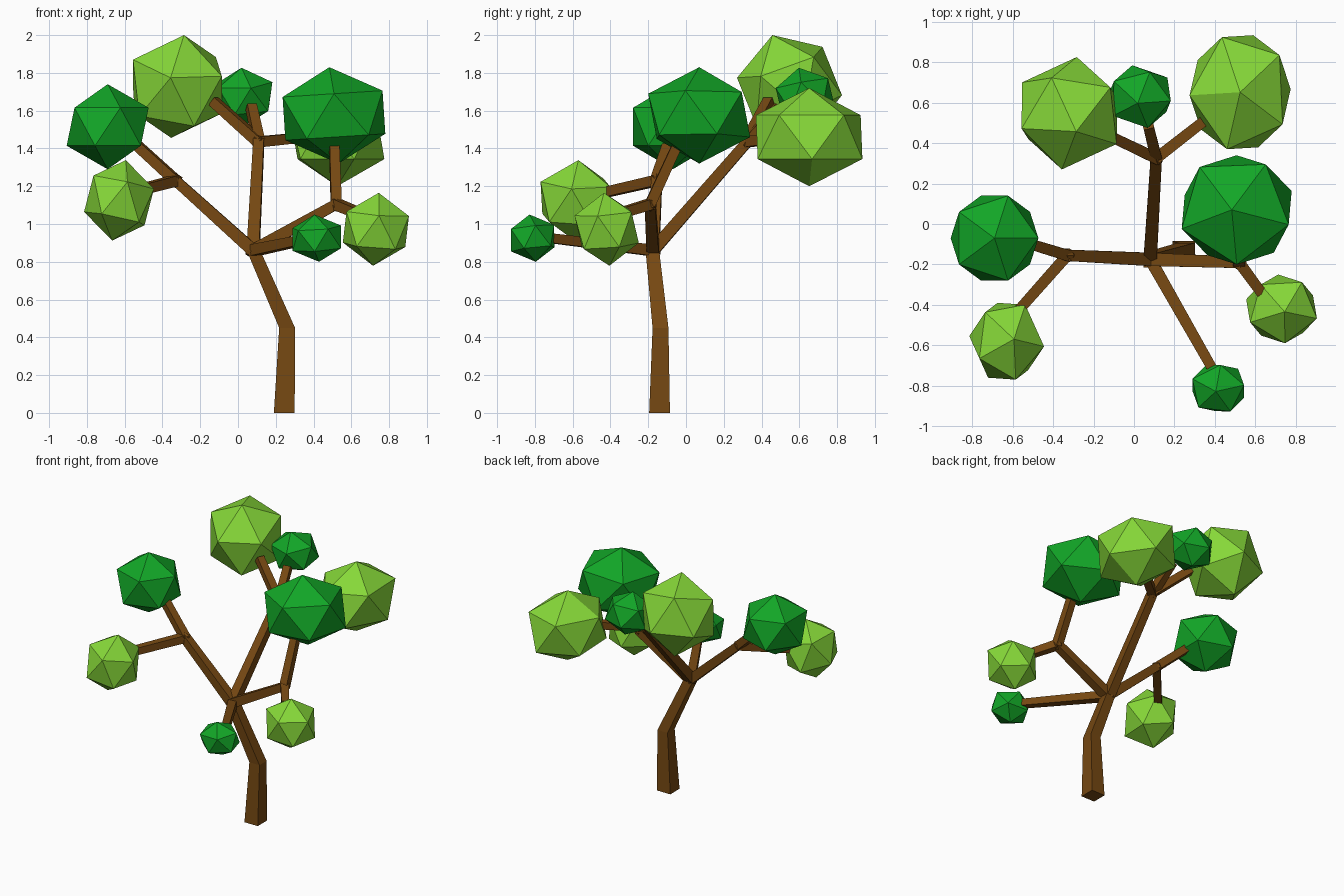
import bpy, bmesh
from mathutils import Vector, Matrix

if "Cube" in bpy.data.objects:
    bpy.data.objects.remove(bpy.data.objects["Cube"])


def material(name, color):
    m = bpy.data.materials.new(name)
    m.diffuse_color = (*color, 1)
    m.use_nodes = True
    m.node_tree.nodes["Principled BSDF"].inputs["Base Color"].default_value = m.diffuse_color
    return m


BARK = material("bark", (0.18, 0.065, 0.006))
DARK = material("dark_leaf", (0.006, 0.38, 0.02))
LIGHT = material("light_leaf", (0.24, 0.69, 0.04))


def finish(bm, name, mat):
    bmesh.ops.recalc_face_normals(bm, faces=bm.faces)
    mesh = bpy.data.meshes.new(name)
    bm.to_mesh(mesh)
    bm.free()
    mesh.materials.append(mat)
    ob = bpy.data.objects.new(name, mesh)
    bpy.context.collection.objects.link(ob)


def loft(bm, rings):
    """Skin square rings into a closed four-sided limb."""
    vs = [[bm.verts.new(p) for p in ring] for ring in rings]
    for a, b in zip(vs, vs[1:]):
        for i in range(4):
            j = (i + 1) % 4
            bm.faces.new((a[i], a[j], b[j], b[i]))
    bm.faces.new(vs[0])
    bm.faces.new(vs[-1])


def square(center, half, u, v):
    c = Vector(center)
    return [c + u * half * a + v * half * b
            for a, b in ((-1, -1), (1, -1), (1, 1), (-1, 1))]


def limb(name, start, end, r0, r1):
    d = (Vector(end) - Vector(start)).normalized()
    u = d.cross(Vector((0, 0, 1))).normalized()
    v = u.cross(d)
    bm = bmesh.new()
    loft(bm, [square(start, r0, u, v), square(end, r1, u, v)])
    finish(bm, name, BARK)


def joint(name, center, half):
    bm = bmesh.new()
    bmesh.ops.create_icosphere(bm, subdivisions=1, radius=half)
    bmesh.ops.translate(bm, verts=bm.verts, vec=Vector(center))
    finish(bm, name, BARK)


def foliage(name, center, half, pole, neighbour, mat):
    """Icosahedron turned to a pole vertex and a neighbour, fitted to half sizes."""
    z = Vector(pole).normalized()
    n = Vector(neighbour)
    if n.dot(z) < 0:
        n = -n
    x = (n - z * n.dot(z)).normalized()
    rot = Matrix((x, z.cross(x), z)).transposed()
    bm = bmesh.new()
    bmesh.ops.create_icosphere(bm, subdivisions=1, radius=1)
    for v in bm.verts:
        v.co = rot @ v.co
    ext = [max(v.co[i] for v in bm.verts) for i in range(3)]
    for v in bm.verts:
        v.co = Vector([center[i] + v.co[i] * half[i] / ext[i] for i in range(3)])
    finish(bm, name, mat)


# Bent trunk
X, Y = Vector((1, 0, 0)), Vector((0, 1, 0))
bm = bmesh.new()
loft(bm, [square((.245, -.14, 0), .055, X, Y),
          square((.26, -.135, .45), .042, X, Y),
          square((.082, -.178, .86), .036, X, Y)])
finish(bm, "trunk", BARK)

# Main branches from the fork, each with its twigs
FORK = (.08, -.175, .86)
branches = {
    "left": ((-.33, -.155, 1.23), [(-.56, -.085, 1.44), (-.6, -.46, 1.16)]),
    "back": ((.11, .325, 1.435), [(-.13, .44, 1.65), (.07, .49, 1.62), (.36, .52, 1.46)]),
    "right": ((.52, -.19, 1.105), [(.51, -.05, 1.41), (.63, -.34, 1.06)]),
}
joint("fork_joint", FORK, .046)
for side, (node, twigs) in branches.items():
    limb(side + "_branch", FORK, node, .033, .028)
    joint(side + "_joint", node, .04)
    for i, tip in enumerate(twigs):
        limb(f"{side}_twig_{i + 1}", node, tip, .028, .026)
limb("front_branch", FORK, (.39, -.72, .925), .03, .025)

# Foliage clumps
foliage("left_upper_foliage", (-.69, -.07, 1.515), (.217, .21, .225),
        (0, 0, 1), (-.215, 0, -.13), DARK)
foliage("left_lower_foliage", (-.63, -.58, 1.125), (.185, .19, .213),
        (.04, .01, .21), (.047, -.19, .08), LIGHT)
foliage("back_left_foliage", (-.32, .548, 1.728), (.236, .278, .272),
        (.12, -.32, .94), (.13, .98, -.16), LIGHT)
foliage("back_middle_foliage", (.03, .63, 1.675), (.152, .155, .152),
        (-.01, -.03, .15), (.15, -.015, .05), DARK)
foliage("back_right_foliage", (.525, .652, 1.46), (.25, .282, .26),
        (0, 0, 1), (.075, .28, -.115), LIGHT)
foliage("right_upper_foliage", (.508, .07, 1.575), (.272, .27, .255),
        (-.02, 0, .255), (0, -.27, .14), DARK)
foliage("right_lower_foliage", (.73, -.42, .972), (.175, .17, .193),
        (.015, -.015, .193), (.172, -.05, .08), LIGHT)
foliage("front_foliage", (.417, -.812, .925), (.128, .115, .125),
        (-.01, -.015, .125), (.055, -.115, .05), DARK)
